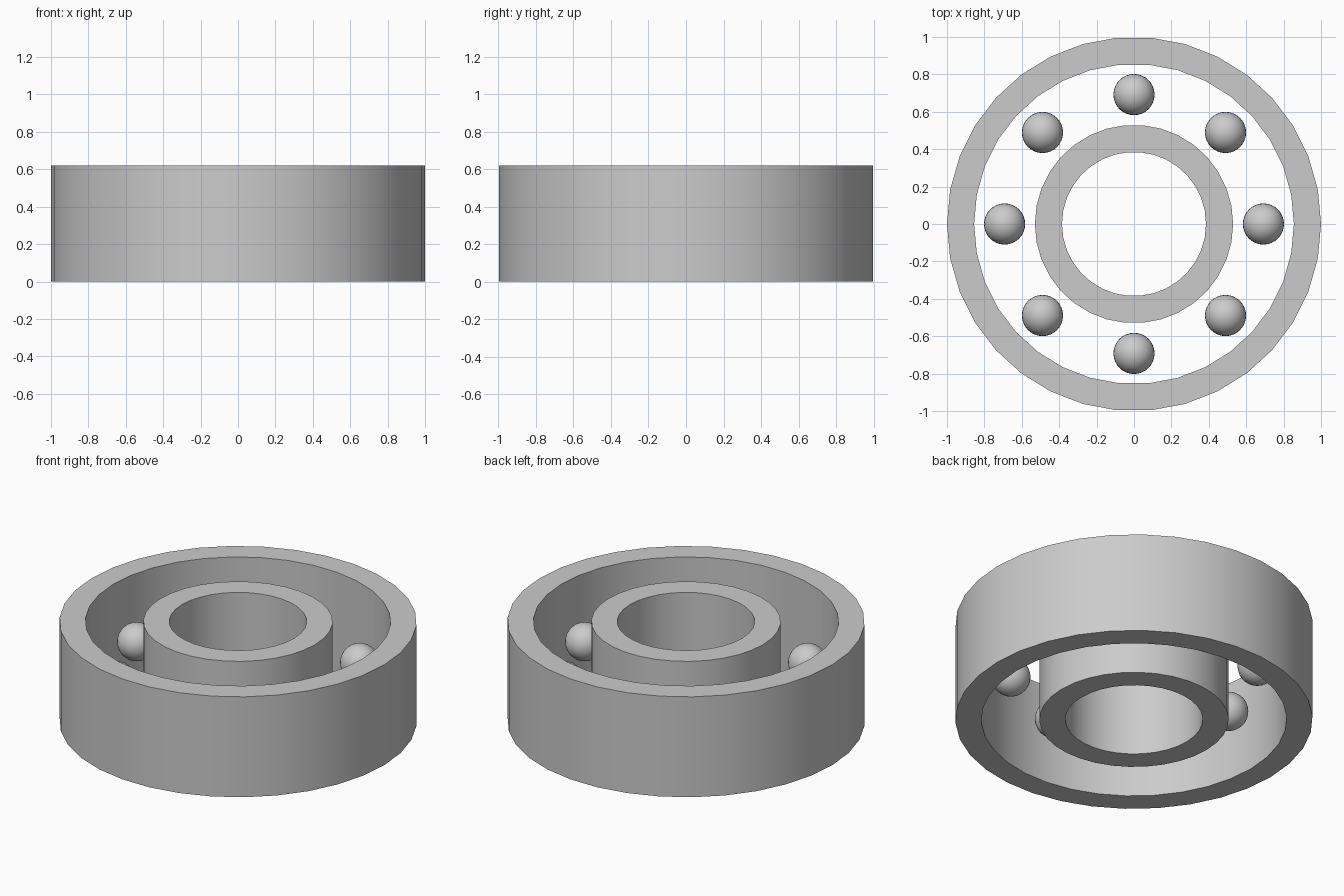
import bpy
import math

cube = bpy.data.objects.get("Cube")
if cube:
    bpy.data.objects.remove(cube, do_unlink=True)

HEIGHT = 0.62
SIDES = 34
BALLS = 8
BALL_RADIUS = 0.11
BALL_ORBIT = 0.692

steel = bpy.data.materials.new("steel grey")
steel.use_nodes = True
steel.diffuse_color = (0.6, 0.6, 0.6, 1)
steel.node_tree.nodes["Principled BSDF"].inputs["Base Color"].default_value = steel.diffuse_color


def finish(obj):
    """Give a part its material and smooth it, keeping the rims sharp."""
    obj.data.materials.append(steel)
    bpy.ops.object.select_all(action="DESELECT")
    obj.select_set(True)
    bpy.context.view_layer.objects.active = obj
    bpy.ops.object.shade_smooth_by_angle(angle=math.radians(30))


def ring(name, outer, inner):
    """Revolve a rectangular section into a closed ring."""
    section = [(inner, 0), (outer, 0), (outer, HEIGHT), (inner, HEIGHT)]
    n = len(section)
    verts = []
    for i in range(SIDES):
        a = math.tau * i / SIDES
        verts += [(r * math.cos(a), r * math.sin(a), z) for r, z in section]
    faces = []
    for i in range(SIDES):
        here, there = i * n, (i + 1) % SIDES * n
        for j in range(n):
            k = (j + 1) % n
            faces.append((here + j, there + j, there + k, here + k))
    mesh = bpy.data.meshes.new(name)
    mesh.from_pydata(verts, [], faces)
    # The section runs outward along the floor, so these faces point outward
    mesh.update()
    obj = bpy.data.objects.new(name, mesh)
    bpy.context.collection.objects.link(obj)
    finish(obj)


# Races
ring("outer_race", 1.0, 0.855)
ring("inner_race", 0.53, 0.385)

# Balls evenly spaced between the races
for i in range(BALLS):
    a = math.tau * i / BALLS
    bpy.ops.mesh.primitive_uv_sphere_add(
        segments=32, ring_count=16, radius=BALL_RADIUS,
        location=(BALL_ORBIT * math.cos(a), BALL_ORBIT * math.sin(a), HEIGHT / 2))
    ball = bpy.context.object
    ball.name = f"ball_{i + 1}"
    finish(ball)
